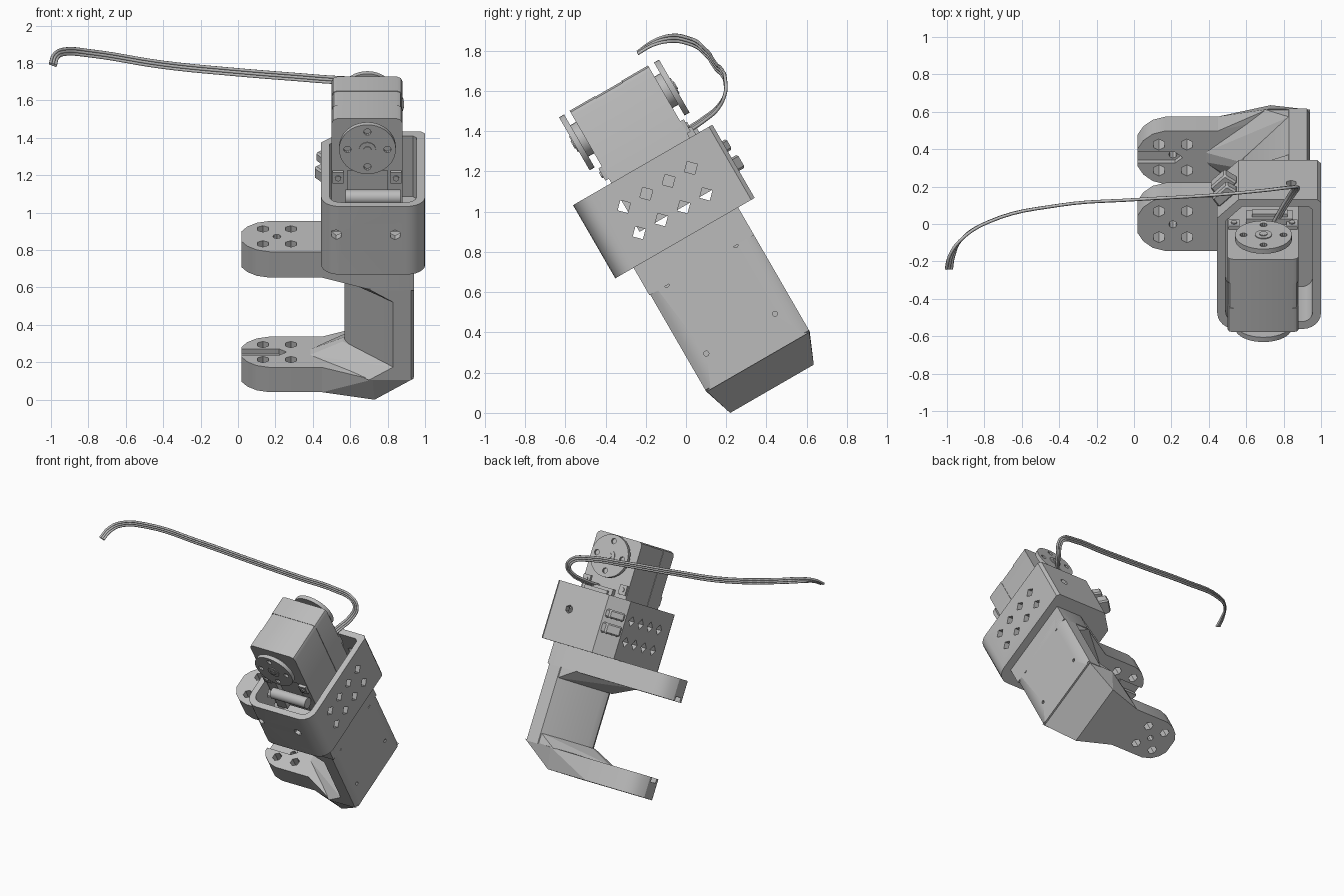
import bpy, bmesh, math
from mathutils import Vector

cube = bpy.data.objects.get("Cube")
if cube:
    bpy.data.objects.remove(cube, do_unlink=True)

TILT = math.radians(30)   # parts are laid out upright, then tipped about x

grey = bpy.data.materials.new("plain grey")
grey.use_nodes = True
grey.diffuse_color = (0.5, 0.5, 0.5, 1)
grey.node_tree.nodes["Principled BSDF"].inputs["Base Color"].default_value = (0.5, 0.5, 0.5, 1)


def finish(name, bm, smooth=30):
    bmesh.ops.recalc_face_normals(bm, faces=bm.faces)
    me = bpy.data.meshes.new(name)
    bm.to_mesh(me)
    bm.free()
    ob = bpy.data.objects.new(name, me)
    bpy.context.collection.objects.link(ob)
    ob.rotation_euler.x = TILT
    me.materials.append(grey)
    if smooth:
        shade(ob, smooth)
    return ob


def shade(ob, angle):
    bpy.ops.object.select_all(action='DESELECT')
    ob.select_set(True)
    bpy.context.view_layer.objects.active = ob
    bpy.ops.object.shade_smooth_by_angle(angle=math.radians(angle))


PLACE = {'x': lambda a, b, t: (t, a, b),
         'y': lambda a, b, t: (a, t, b),
         'z': lambda a, b, t: (a, b, t)}


def add_prism(bm, pts, axis, lo, hi):
    rings = [[bm.verts.new(PLACE[axis](a, b, t)) for a, b in pts] for t in (lo, hi)]
    n = len(pts)
    bm.faces.new(rings[0])
    bm.faces.new(rings[1])
    for i in range(n):
        j = (i + 1) % n
        bm.faces.new((rings[0][i], rings[0][j], rings[1][j], rings[1][i]))


def prism(name, *specs, smooth=30):
    bm = bmesh.new()
    for s in specs:
        add_prism(bm, *s)
    return finish(name, bm, smooth)


def hull(name, pts, smooth=0):
    bm = bmesh.new()
    for p in pts:
        bm.verts.new(p)
    bmesh.ops.convex_hull(bm, input=bm.verts)
    bmesh.ops.dissolve_limit(bm, angle_limit=0.02, verts=bm.verts, edges=bm.edges)
    return finish(name, bm, smooth)


def ngon(cx, cy, r, n=24, turn=0.0):
    return [(cx + r * math.cos(turn + 2 * math.pi * i / n),
             cy + r * math.sin(turn + 2 * math.pi * i / n)) for i in range(n)]


def rect(x0, x1, y0, y1):
    return [(x0, y0), (x1, y0), (x1, y1), (x0, y1)]


def cut(ob, *specs):
    for s in specs:
        cutter = prism("cutter", s, smooth=0)
        m = ob.modifiers.new("cut", 'BOOLEAN')
        m.operation, m.solver, m.object = 'DIFFERENCE', 'EXACT', cutter
        bpy.ops.object.select_all(action='DESELECT')
        bpy.context.view_layer.objects.active = ob
        ob.select_set(True)
        bpy.ops.object.modifier_apply(modifier=m.name)
        bpy.data.objects.remove(cutter, do_unlink=True)


def bevel(ob, width, segs=2):
    m = ob.modifiers.new("bevel", 'BEVEL')
    m.width, m.segments, m.limit_method = width, segs, 'ANGLE'
    m.angle_limit = math.radians(40)


# ---- fork arms: rounded lugs with screw holes and an inner slot ----
MID = 0.435
half = [(0.72, 0.30), (0.45, 0.165), (0.17, 0.165), (0.10, 0.145), (0.05, 0.105), (0.02, 0.055)]
lug = [(x, MID + d) for x, d in half[1:]] + [(x, MID - d) for x, d in reversed(half[1:])]
flare = [(x, MID + d) for x, d in half] + [(x, MID - d) for x, d in reversed(half)]
upper_plan = [(0.94, 0.735)] + flare + [(0.94, 0.135)]
slot = [(0.0, MID - 0.033), (0.22, MID - 0.033), (0.26, MID), (0.22, MID + 0.033), (0.0, MID + 0.033)]


def drill_arm(ob, lo, hi, slot_lo, slot_hi):
    for dx in (-0.075, 0.075):
        for dv in (-0.08, 0.08):
            cut(ob, (ngon(0.208 + dx, MID + dv, 0.034, 6, math.pi / 2), 'z', lo - 0.1, hi + 0.1))
    cut(ob, (ngon(0.208, MID, 0.022, 8), 'z', lo - 0.1, hi + 0.1), (slot, 'z', slot_lo, slot_hi))


upper_arm = prism("upper_fork_arm", (upper_plan, 'z', 0.597, 0.757))
drill_arm(upper_arm, 0.597, 0.757, 0.55, 0.63)
lower_arm = prism("lower_fork_arm", (lug, 'z', -0.11, 0.043))
drill_arm(lower_arm, -0.11, 0.043, 0.01, 0.1)

# heel of the fork, chamfered underneath
hull("fork_heel", [(0.94, 0.14, 0.05), (0.94, 0.735, 0.05), (0.73, 0.19, -0.11), (0.73, 0.67, -0.11)]
     + [(0.45, v, w) for v in (0.27, 0.60) for w in (-0.11, 0.043)]
     + [(0.72, v, 0.043) for v in (0.14, 0.735)])

# ---- post joining the arms, wedge-shaped on the inside ----
post_plan = [(0.925, 0.14), (0.94, 0.165), (0.94, 0.71), (0.925, 0.735), (0.83, 0.735),
             (0.59, 0.48), (0.57, MID), (0.59, 0.39), (0.83, 0.14)]
post = prism("fork_post", (post_plan, 'z', 0.04, 0.76), smooth=45)
cut(post, *[(ngon(v, w, 0.013, 10), 'x', 0.91, 1.0) for v in (0.235, 0.63) for w in (0.205, 0.60)])

# gussets where the post meets each arm
for name, base, top in (("lower_gusset", 0.04, 0.12), ("upper_gusset", 0.60, 0.52)):
    near = [(0.38, MID - 0.03), (0.38, MID + 0.03), (0.70, 0.73), (0.70, 0.14), (0.85, 0.73), (0.85, 0.14)]
    far = [(0.56, MID - 0.02), (0.56, MID + 0.02), (0.83, 0.73), (0.83, 0.14)]
    hull(name, [(x, v, base) for x, v in near] + [(x, v, top) for x, v in far])


# ---- collar: open-topped socket around the motor ----
def collar_plan(inset, r):
    x0, x1, y0, y1 = 0.445 + inset, 1.0 - inset, 0.03 + inset, 0.83 - inset
    pts = []
    for cx, a0 in ((x0 + r, 180), (x1 - r, 270)):
        for i in range(7):
            a = math.radians(a0 + 15 * i)
            pts.append((cx + r * math.cos(a), y0 + r + r * math.sin(a)))
    c = 0.115 - inset * 0.6
    return pts + [(x1, y1 - 0.02), (x1 - 0.02, y1), (x0 + c, y1), (x0, y1 - c)]


collar = prism("motor_collar", (collar_plan(0, 0.1), 'z', 0.755, 1.175))
cut(collar, (collar_plan(0.045, 0.06), 'z', 0.80, 1.3))
for i in range(4):
    for w in (0.892, 1.042):
        cut(collar, (ngon(0.246 + 0.128 * i, w, 0.037, 4), 'x', 0.3, 1.1))
for x in (0.525, 0.84):
    cut(collar, (ngon(x, 1.0, 0.03, 6, math.pi / 2), 'y', -0.1, 0.2))
cut(collar, (ngon(0.84, 1.0, 0.03, 6, math.pi / 2), 'y', 0.7, 0.95))
shade(collar, 30)

# clip on the cut corner of the collar
for name, w0, w1, d in (("corner_clip_top", 1.02, 1.08, 0.05), ("corner_clip_bottom", 0.91, 0.985, 0.06)):
    a, n = Vector((0.05, 0.05)), Vector((-d, d))
    c = Vector((0.505, 0.77))
    clip = prism(name, ([tuple(p) for p in (c - a, c + a, c + a * 0.8 + n, c - a * 0.8 + n)], 'z', w0, w1), smooth=0)
    bevel(clip, 0.01, 1)


# ---- motor: three stacked case sections with horns at both ends ----
def case(inset):
    x0, x1, z0, z1, c = 0.50 + inset, 0.88 - inset, 0.895, 1.59 - inset, 0.03
    return [(x0, z0), (x1, z0), (x1, z1 - c), (x1 - c * 0.3, z1 - c * 0.3), (x1 - c, z1),
            (x0 + c, z1), (x0 + c * 0.3, z1 - c * 0.3), (x0, z1 - c)]


front_case = prism("motor_front_case", (case(0), 'y', 0.25, 0.396))
cut(front_case, (rect(0.585, 0.80, 0.85, 1.27), 'y', 0.2, 0.285))
prism("motor_middle_case", (case(0.003), 'y', 0.394, 0.55))
rear_case = prism("motor_rear_case", (case(0), 'y', 0.548, 0.70))
HX, HZ = 0.692, 1.436
for name, s, face in (("front_horn", -1, 0.25), ("rear_horn", 1, 0.70)):
    def span(a, b, f=face, k=s):
        return tuple(sorted((f + k * a, f + k * b)))
    horn = prism(name, (ngon(HX, HZ, 0.152, 40), 'y', *span(0.033, 0.062)))
    cut(horn, *[(p, 'y', *span(0.045, 0.1)) for p in
                (ngon(HX + 0.107 * math.cos(a), HZ + 0.107 * math.sin(a), 0.02, 10)
                 for a in (0, math.pi / 2, math.pi, 1.5 * math.pi))])
    shade(horn, 30)
    prism(name + "_hub", (ngon(HX, HZ, 0.09, 28), 'y', *span(-0.01, 0.035)))
    prism(name + "_screw", (ngon(HX, HZ, 0.045, 20), 'y', *span(0.06, 0.067)),
          (ngon(HX, HZ, 0.022, 12), 'y', *span(0.06, 0.072)))
    # small screw tabs beside the horn
    for x in (0.535, 0.845):
        prism(name + "_tab", (rect(x - 0.03, x + 0.03, 1.2, 1.27), 'y', *span(-0.01, 0.02)),
              (ngon(x, 1.235, 0.016, 12), 'y', *span(0.0, 0.028)))

prism("front_roller", (ngon(0.20, 1.135, 0.04, 16), 'x', 0.575, 0.87))
prism("cable_socket", (rect(0.60, 0.85, 1.13, 1.22), 'y', 0.69, 0.735),
      (rect(0.63, 0.82, 1.15, 1.20), 'y', 0.73, 0.755), smooth=0)

# ---- three-strand ribbon cable ----
path = [Vector(p) for p in (
    (-0.99, -0.24, 1.79), (-0.975, -0.17, 1.835), (-0.93, -0.09, 1.86), (-0.78, 0.01, 1.85),
    (-0.4, 0.10, 1.79), (0.0, 0.13, 1.75), (0.43, 0.155, 1.715), (0.7, 0.18, 1.69),
    (0.83, 0.195, 1.65), (0.865, 0.195, 1.59), (0.845, 0.16, 1.52), (0.80, 0.09, 1.46), (0.75, 0.0, 1.40))]
for k in (-1, 0, 1):
    cu = bpy.data.curves.new("cable_strand", 'CURVE')
    cu.dimensions, cu.bevel_depth, cu.bevel_resolution = '3D', 0.0085, 1
    cu.resolution_u, cu.use_fill_caps = 6, True
    sp = cu.splines.new('BEZIER')
    sp.bezier_points.add(len(path) - 1)
    for i, p in enumerate(path):
        t = path[min(i + 1, len(path) - 1)] - path[max(i - 1, 0)]
        side = t.cross(Vector((0, 1, 0))).normalized()
        bp = sp.bezier_points[i]
        bp.co = p + side * 0.0145 * k
        bp.handle_left_type = bp.handle_right_type = 'AUTO'
    cu.materials.append(grey)
    bpy.context.collection.objects.link(bpy.data.objects.new("cable_strand", cu))
